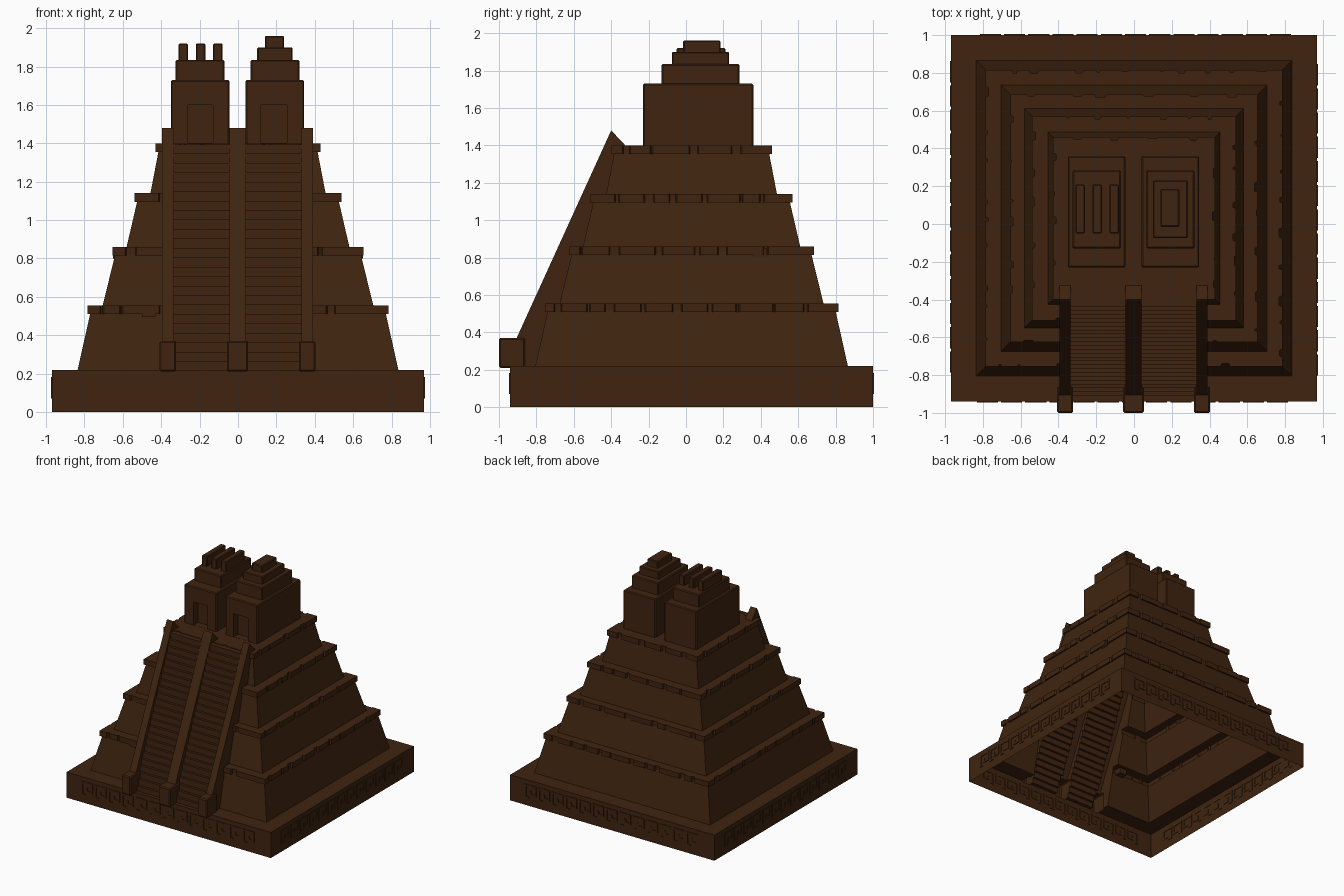
import bpy, bmesh, math, random
from mathutils import Matrix, Vector

random.seed(4)
CY = 0.03  # centre of the square plan in y

if "Cube" in bpy.data.objects:
    bpy.data.objects.remove(bpy.data.objects["Cube"])

stone = bpy.data.materials.new("dark brown stone")
colour = (0.050, 0.0175, 0.005, 1)
stone.diffuse_color = colour
stone.use_nodes = True
bsdf = stone.node_tree.nodes["Principled BSDF"]
bsdf.inputs["Base Color"].default_value = colour
bsdf.inputs["Roughness"].default_value = 0.9


def finish(bm, name):
    bmesh.ops.recalc_face_normals(bm, faces=bm.faces[:])
    mesh = bpy.data.meshes.new(name)
    bm.to_mesh(mesh)
    bm.free()
    mesh.materials.append(stone)
    obj = bpy.data.objects.new(name, mesh)
    bpy.context.scene.collection.objects.link(obj)
    return obj


def add_box(bm, x0, x1, y0, y1, z0, z1):
    size = Matrix.Diagonal((x1 - x0, y1 - y0, z1 - z0, 1))
    centre = Matrix.Translation(((x0 + x1) / 2, (y0 + y1) / 2, (z0 + z1) / 2))
    return bmesh.ops.create_cube(bm, size=1, matrix=centre @ size)["verts"]


def box(name, *bounds, bevel=0):
    bm = bmesh.new()
    add_box(bm, *bounds)
    if bevel:
        bmesh.ops.bevel(bm, geom=bm.edges[:], offset=bevel, segments=1, affect="EDGES")
    return finish(bm, name)


def prism(name, points, direction):
    """Extrude a closed outline along a direction."""
    bm = bmesh.new()
    face = bm.faces.new([bm.verts.new(p) for p in points])
    new = bmesh.ops.extrude_face_region(bm, geom=[face])["geom"]
    bmesh.ops.translate(bm, vec=direction, verts=[v for v in new if isinstance(v, bmesh.types.BMVert)])
    return finish(bm, name)


def side_prism(name, profile, x0, x1):
    return prism(name, [(x0, y, z) for y, z in profile], (x1 - x0, 0, 0))


def frustum(name, low, high, z0, z1):
    bm = bmesh.new()
    for v in add_box(bm, -1, 1, -1, 1, z0, z1):
        half = low if v.co.z < (z0 + z1) / 2 else high
        v.co.x *= half
        v.co.y = v.co.y * half + CY
    return finish(bm, name)


def worn_lip(name, half, z0, z1):
    """Slab whose four edges have random chipped notches."""
    points = []
    for side in range(4):
        turn = Matrix.Rotation(side * math.pi / 2, 3, "Z")
        edge = [(-half, -half)]
        x = -half + random.uniform(0.04, 0.15)
        while x < half - 0.1:
            width = random.uniform(0.015, 0.06)
            depth = random.uniform(0.006, 0.018)
            edge += [(x, -half), (x + 0.006, depth - half),
                     (x + width - 0.006, depth - half), (x + width, -half)]
            x += width + random.uniform(0.06, 0.2)
        points += [turn @ Vector((a, b, z0)) + Vector((0, CY, 0)) for a, b in edge]
    return prism(name, points, (0, 0, z1 - z0))


def boolean(target, operands, operation):
    """Apply a boolean with each operand, then discard the operands."""
    for op in operands:
        op.hide_render = True
        mod = target.modifiers.new("cut", "BOOLEAN")
        mod.operation, mod.solver, mod.object = operation, "EXACT", op
    bpy.context.view_layer.update()
    graph = bpy.context.evaluated_depsgraph_get()
    mesh = bpy.data.meshes.new_from_object(target.evaluated_get(graph))
    target.modifiers.clear()
    target.data = mesh
    for op in operands:
        bpy.data.objects.remove(op)


# Plinth and stepped tiers
shell = box("pyramid_body", -0.97, 0.97, CY - 0.97, CY + 0.97, 0, 0.22)
parts = []
tiers = [(0.84, 0.765, 0.785, 0.22, 0.555), (0.71, 0.635, 0.655, 0.555, 0.86),
         (0.585, 0.52, 0.54, 0.86, 1.14), (0.46, 0.41, 0.43, 1.14, 1.40)]
for low, high, lip, z0, z1 in tiers:
    parts.append(frustum("tier", low, high, z0 - 0.02, z1 - 0.02))
    parts.append(worn_lip("tier_lip", lip, z1 - 0.045, z1))

# Twin staircases
steps = 24
foot, head = Vector((-0.91, 0.215)), Vector((-0.42, 1.395))
rise = (head - foot) / steps
profile = [(-0.3, 1.395), (-0.3, 0.15), (foot.x, 0.15)]
for i in range(steps):
    p = foot + rise * i
    profile += [(p.x, p.y + rise.y), (p.x + rise.x, p.y + rise.y)]
profile[-1] = (head.x, head.y)
profile.pop()
for x0, x1 in ((-0.35, -0.03), (0.02, 0.35)):
    parts.append(side_prism("staircase", profile, x0, x1))

# Sloping balustrades with foot blocks
rail = [(-0.91, 0.14), (-0.91, 0.36), (-0.40, 1.48), (-0.315, 1.39), (-0.31, 0.14)]
for x0, x1 in ((-0.395, -0.335), (-0.045, 0.04), (0.33, 0.39)):
    parts.append(side_prism("balustrade", rail, x0, x1))
    parts.append(box("foot_block", x0 - 0.013, x1 + 0.013, -1.0, -0.86, 0.21, 0.37, bevel=0.008))
boolean(shell, parts, "UNION")

# Leave the body open underneath
bm = bmesh.new()
bm.from_mesh(shell.data)
under = [f for f in bm.faces if all(v.co.z < 0.001 for v in f.verts)]
bmesh.ops.delete(bm, geom=under, context="FACES")
bm.to_mesh(shell.data)
bm.free()

# Temples with recessed doorways
for name, x0, x1, d0, d1 in (("right_temple", -0.35, -0.045, -0.26, -0.13),
                             ("left_temple", 0.04, 0.345, 0.12, 0.255)):
    temple = box(name, x0, x1, -0.23, 0.36, 1.39, 1.73, bevel=0.007)
    door = box("door_cutter", d0, d1, -0.3, -0.17, 1.401, 1.60)
    boolean(temple, [door], "DIFFERENCE")
    box(name + "_roof", x0 + 0.025, x1 - 0.025, -0.13, 0.285, 1.72, 1.835, bevel=0.007)

# Roof fins on one temple, stepped crown on the other
for i in range(3):
    x = -0.31 + 0.09 * i
    box(f"roof_fin_{i + 1}", x, x + 0.05, -0.05, 0.21, 1.82, 1.92, bevel=0.006)
box("crown_lower", 0.10, 0.285, -0.075, 0.23, 1.82, 1.90, bevel=0.006)
box("crown_upper", 0.14, 0.24, -0.015, 0.185, 1.89, 1.96, bevel=0.006)

# Slipped blocks below the lips
box("slipped_block_front", -0.50, -0.43, -0.755, -0.69, 0.495, 0.545)
box("slipped_block_side", 0.60, 0.65, 0.36, 0.43, 0.80, 0.85)
box("slipped_block_side_2", -0.65, -0.60, 0.36, 0.43, 0.80, 0.85)

# Meander frieze on the four plinth faces; bars on a small grid per unit
bars = [(0, 1, 0, 5), (0, 5, 4, 5), (4, 5, 1, 5), (2, 5, 1, 2), (2, 3, 1, 3), (0, 2, 0, 0.7)]
units, pitch, cell = 13, 0.128, 0.024
bm = bmesh.new()
for side in range(4):
    turn = Matrix.Translation((0, CY, 0)) @ Matrix.Rotation(side * math.pi / 2, 4, "Z")
    for u in range(units):
        left = (u - units / 2) * pitch
        for a, b, c, d in bars:
            verts = add_box(bm, left + a * cell, left + b * cell - 0.008, -0.975, -0.967,
                            0.07 + c * cell, 0.07 + d * cell - 0.008)
            bmesh.ops.transform(bm, matrix=turn, verts=verts)
finish(bm, "meander_frieze")
